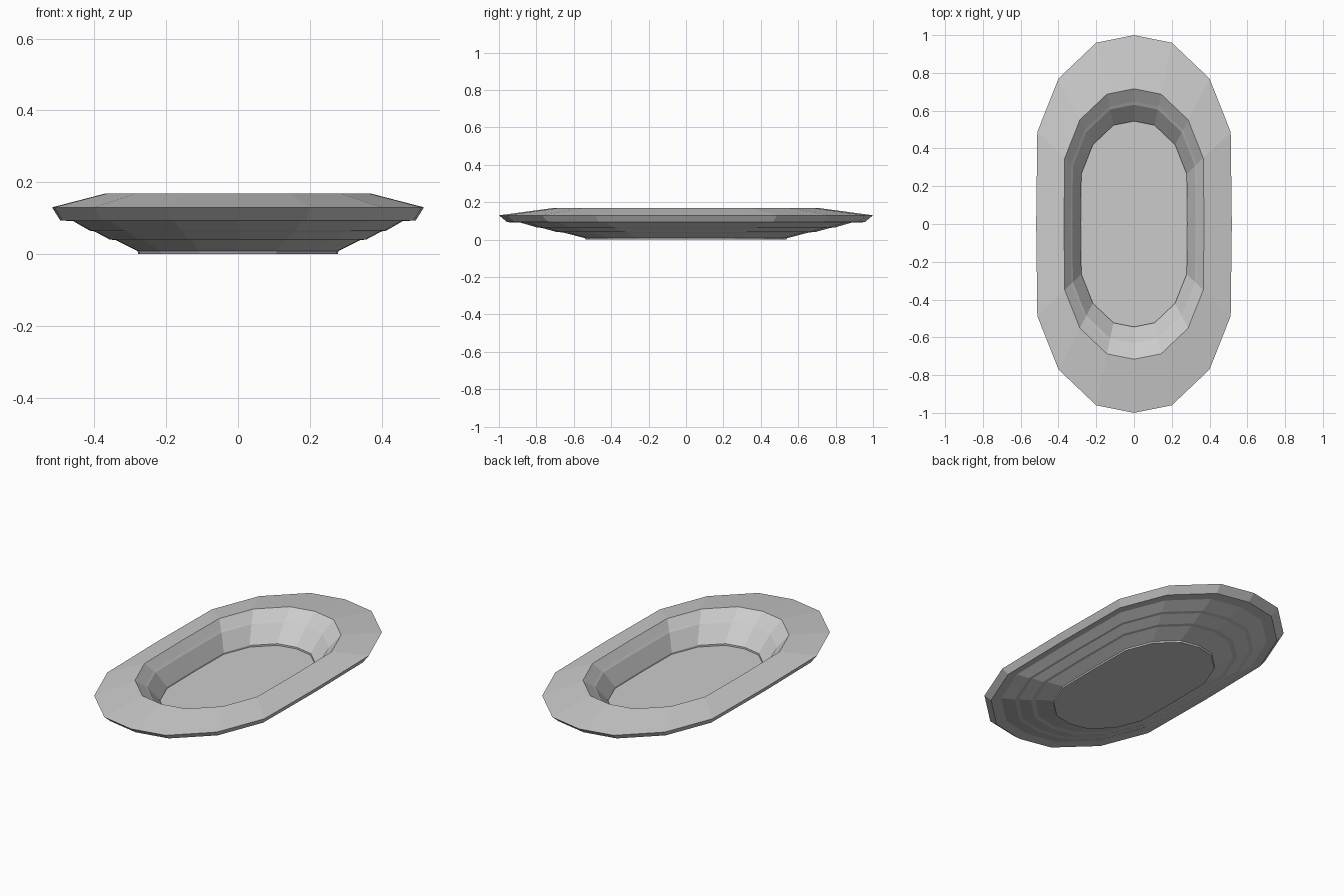
import bpy, bmesh

if "Cube" in bpy.data.objects:
    bpy.data.objects.remove(bpy.data.objects["Cube"])

# Quarter outline of the rim, mirrored to a 16-sided elongated ring
quarter = [(0.518, 0), (0.512, 0.487), (0.4, 0.77), (0.2, 0.96), (0, 1)]
half = quarter + [(-x, y) for x, y in quarter[-2::-1]]
outline = half + [(-x, -y) for x, y in half[1:-1]]

# Section from underside centre, round the rim, to the inner floor: (half width, height)
section = [
    (0.278, 0.0), (0.280, 0.008),                    # foot
    (0.342, 0.039), (0.357, 0.040),                  # stepped underside
    (0.400, 0.063), (0.413, 0.065),
    (0.460, 0.092), (0.495, 0.093),
    (0.518, 0.130), (0.371, 0.168),                  # rim
    (0.336, 0.122), (0.327, 0.112),                  # inner step
    (0.282, 0.022), (0.282, 0.012),                  # floor edge
]

bm = bmesh.new()
rings = []
for w, z in section:
    s = w / 0.518
    rings.append([bm.verts.new((x * s, y * s, z)) for x, y in outline])
n = len(outline)
for a, b in zip(rings, rings[1:]):
    for i in range(n):
        j = (i + 1) % n
        bm.faces.new((a[i], a[j], b[j], b[i]))
bm.faces.new(rings[0][::-1])   # underside
bm.faces.new(rings[-1])        # inner floor
bmesh.ops.recalc_face_normals(bm, faces=bm.faces[:])

mesh = bpy.data.meshes.new("oval_dish")
bm.to_mesh(mesh)
bm.free()
dish = bpy.data.objects.new("oval_dish", mesh)
bpy.context.collection.objects.link(dish)
